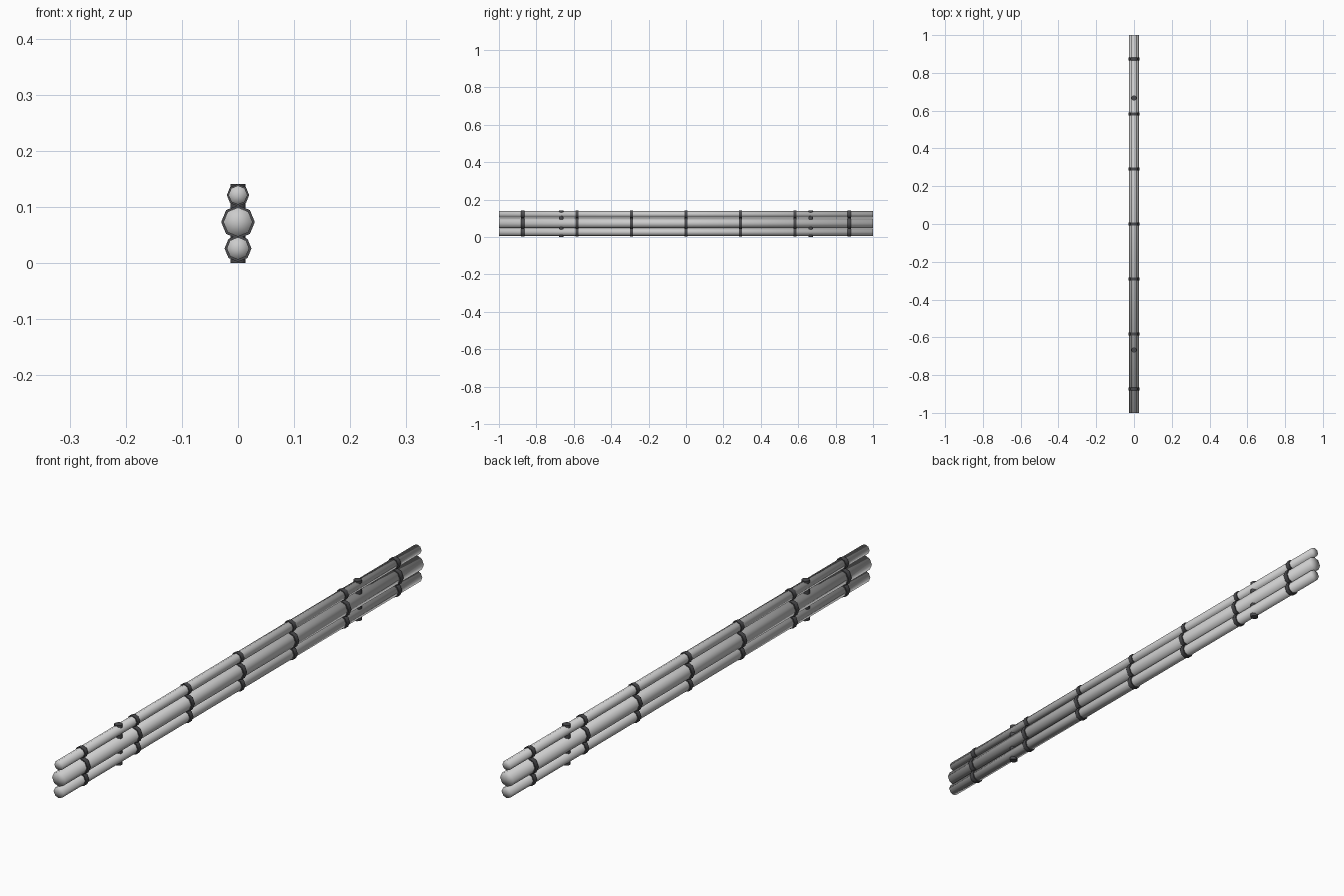
import bpy, math

if "Cube" in bpy.data.objects:
    bpy.data.objects.remove(bpy.data.objects["Cube"])

dark = bpy.data.materials.new("dark_clamp")
dark.diffuse_color = (0.07, 0.07, 0.075, 1)
dark.use_nodes = True
dark.node_tree.nodes["Principled BSDF"].inputs["Base Color"].default_value = dark.diffuse_color


def tube(name, radius, length, loc, along_y=True, fill='TRIFAN', mat=None):
    rot = (math.pi / 2, 0, 0) if along_y else (0, 0, math.pi / 8)
    bpy.ops.mesh.primitive_cylinder_add(vertices=8, radius=radius, depth=length,
                                        end_fill_type=fill, location=loc, rotation=rot)
    ob = bpy.context.object
    ob.name = name
    if mat:
        ob.data.materials.append(mat)
    return ob


# three stacked pipes: height, pipe radius, collar radius
pipes = {"lower": (0.026, 0.020, 0.024),
         "middle": (0.073, 0.026, 0.030),
         "upper": (0.121, 0.017, 0.020)}

for label, (z, r, rc) in pipes.items():
    # pipe, smooth across its end caps
    tube(label + "_pipe", r, 2.0, (0, 0, z))
    bpy.ops.object.shade_smooth()
    # evenly spaced clamp collars
    for i in range(-3, 4):
        tube(f"{label}_collar_{i + 4}", rc, 0.017, (0, i * 0.291, z), mat=dark)
        bpy.ops.object.shade_smooth_by_angle(angle=math.radians(50))

# vertical rods tying the pipes together
for side, y in (("front", -0.667), ("back", 0.667)):
    tube(side + "_tie_rod", 0.014, 0.141, (0, y, 0.0705), along_y=False, mat=dark)
    bpy.ops.object.shade_smooth_by_angle(angle=math.radians(50))
